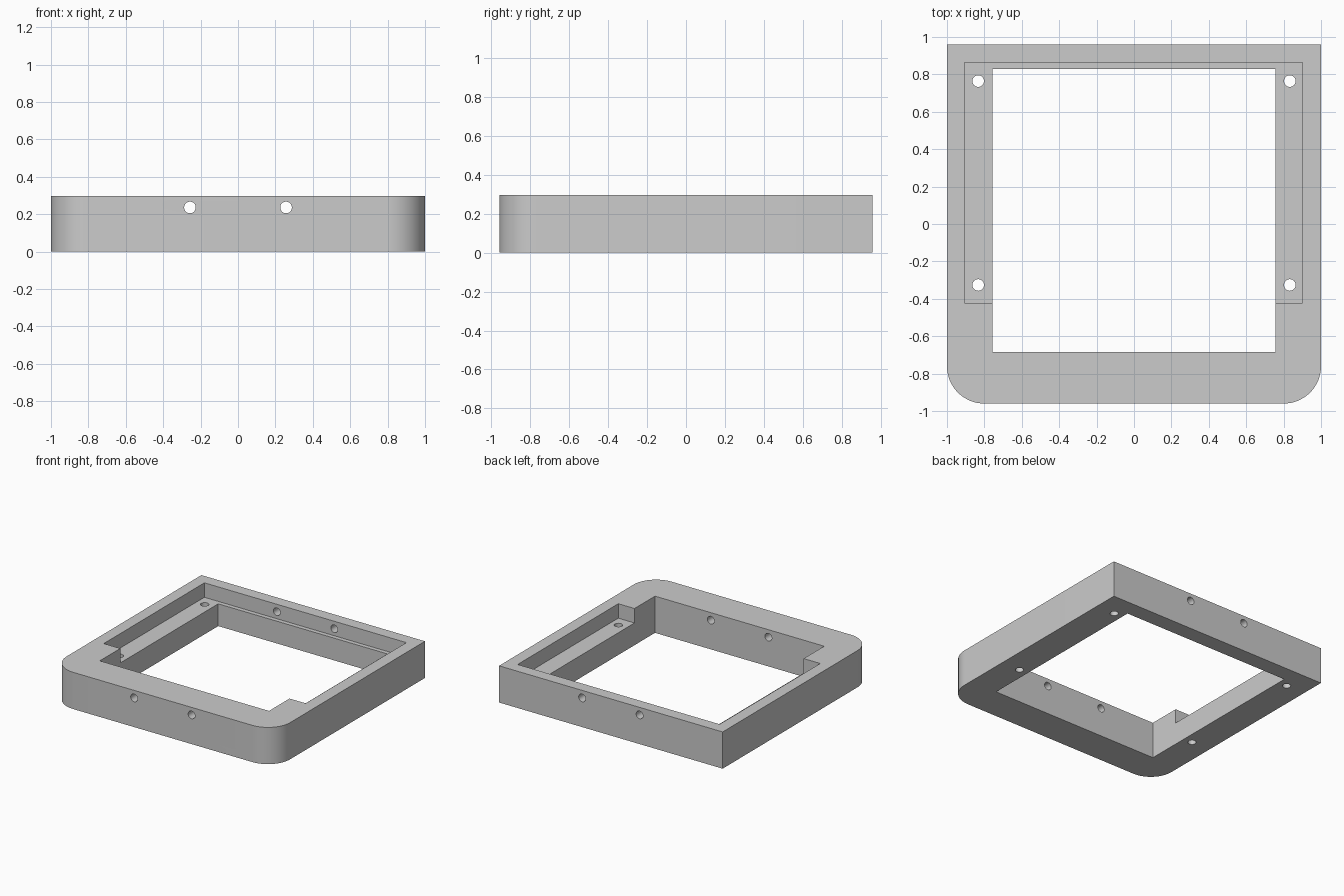
import bpy
import bmesh
import math
from mathutils import Matrix, Vector

if "Cube" in bpy.data.objects:
    bpy.data.objects.remove(bpy.data.objects["Cube"], do_unlink=True)

HEIGHT = 0.297
LEDGE = 0.18
HOLE_RADIUS = 0.031

grey = bpy.data.materials.new("plain grey")
grey.use_nodes = True
colour = (0.6, 0.6, 0.6, 1)
grey.diffuse_color = colour
grey.node_tree.nodes["Principled BSDF"].inputs["Base Color"].default_value = colour


def add_object(name, bm):
    bmesh.ops.recalc_face_normals(bm, faces=bm.faces)
    mesh = bpy.data.meshes.new(name)
    bm.to_mesh(mesh)
    bm.free()
    mesh.materials.append(grey)
    obj = bpy.data.objects.new(name, mesh)
    bpy.context.collection.objects.link(obj)
    return obj


def box(name, low, high):
    bm = bmesh.new()
    low, high = Vector(low), Vector(high)
    size = Matrix.Diagonal((high - low).to_4d())
    bmesh.ops.create_cube(bm, size=1, matrix=Matrix.Translation((low + high) / 2) @ size)
    return add_object(name, bm)


def drill(name, centre, length, tilt=0):
    bm = bmesh.new()
    place = Matrix.Translation(centre) @ Matrix.Rotation(tilt, 4, "X")
    bmesh.ops.create_cone(bm, cap_ends=True, segments=32, radius1=HOLE_RADIUS,
                          radius2=HOLE_RADIUS, depth=length, matrix=place)
    return add_object(name, bm)


# Outer block with two rounded front corners
frame = box("frame", (-1, -0.96, 0), (1, 0.96, HEIGHT))
bm = bmesh.new()
bm.from_mesh(frame.data)
corners = [e for e in bm.edges
           if all(v.co.y < 0 for v in e.verts) and e.verts[0].co.x == e.verts[1].co.x
           and abs(e.verts[0].co.z - e.verts[1].co.z) > 0.1]
bmesh.ops.bevel(bm, geom=corners, offset=0.2, segments=16, profile=0.5, affect="EDGES")
bm.to_mesh(frame.data)
bm.free()

# Central opening, recessed ledge and bored holes
cutters = [
    box("recess_cutter", (-0.905, -0.423, LEDGE), (0.902, 0.863, 0.5)),
    box("opening_cutter", (-0.757, -0.685, -0.2), (0.757, 0.828, 0.5)),
]
for side in (-1, 1):
    cutters.append(drill("cross_hole_cutter", (side * 0.257, 0, 0.236), 3, math.pi / 2))
    for y in (-0.326, 0.764):
        cutters.append(drill("screw_hole_cutter", (side * 0.833, y, 0), 1))

bpy.context.view_layer.objects.active = frame
for cutter in cutters:
    cutter.hide_render = True
    cut = frame.modifiers.new("cut", "BOOLEAN")
    cut.operation = "DIFFERENCE"
    cut.solver = "EXACT"
    cut.object = cutter
    bpy.ops.object.modifier_apply(modifier=cut.name)
    bpy.data.objects.remove(cutter, do_unlink=True)

# Smooth round surfaces, crisp edges
bpy.ops.object.select_all(action="DESELECT")
frame.select_set(True)
bpy.ops.object.shade_smooth_by_angle(angle=math.radians(30))
